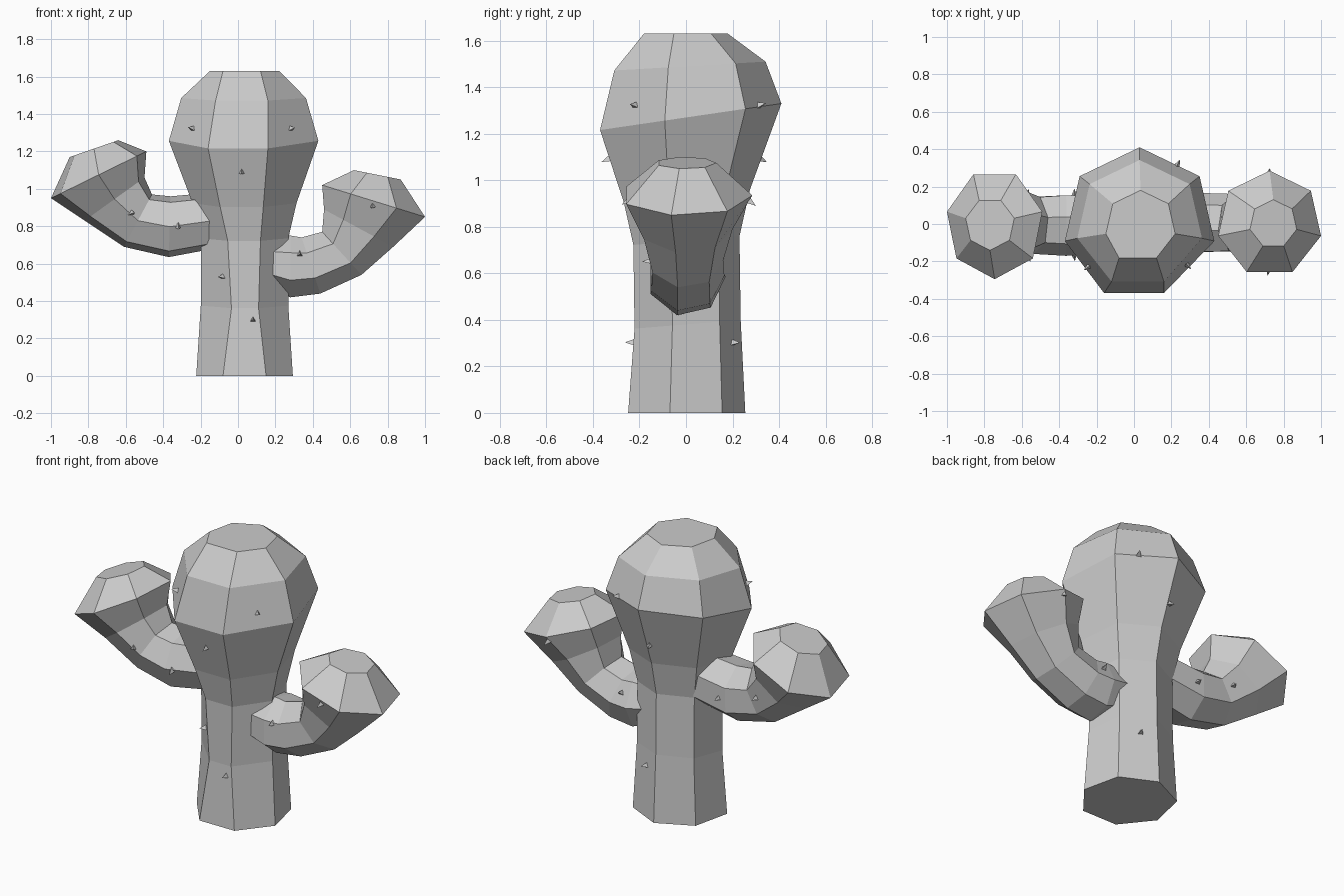
import bpy, bmesh, math
from mathutils import Vector
from mathutils.bvhtree import BVHTree

if "Cube" in bpy.data.objects:
    bpy.data.objects.remove(bpy.data.objects["Cube"])

N = 7


def loft(name, rings):
    """Skin a list of seven-point rings and cap both ends."""
    bm = bmesh.new()
    rows = [[bm.verts.new(p) for p in ring] for ring in rings]
    for a, b in zip(rows, rows[1:]):
        for i in range(N):
            j = (i + 1) % N
            bm.faces.new((a[i], a[j], b[j], b[i]))
    bm.faces.new(rows[0])
    bm.faces.new(rows[-1])
    bmesh.ops.recalc_face_normals(bm, faces=bm.faces)
    me = bpy.data.meshes.new(name)
    bm.to_mesh(me)
    tree = BVHTree.FromBMesh(bm)
    bm.free()
    ob = bpy.data.objects.new(name, me)
    bpy.context.collection.objects.link(ob)
    return tree


def trunk_ring(z, cx, cy, r, tilt, front_left, front_right):
    pts = []
    for i in range(N):
        a = math.pi / 2 + i * math.tau / N
        pts.append(Vector((cx + r * math.cos(a), cy + r * math.sin(a),
                           z + tilt * math.sin(a))))
    pts[3].x, pts[4].x = front_left, front_right
    return pts


def arm_ring(lower, upper, ry, side):
    """Ring across the arm, from its lower outline to its upper outline."""
    p, q = Vector((lower[0], 0, lower[1])), Vector((upper[0], 0, upper[1]))
    mid, half = (p + q) / 2, (p - q) / 2 / 0.975
    pts = []
    for i in range(N):
        a = math.pi / 2 + i * math.tau / N
        pts.append(mid + half * math.cos(a) + Vector((0, side * ry * math.sin(a), 0)))
    return pts


# Trunk with swollen head
trunk = loft("trunk", [trunk_ring(*r) for r in [
    (0.00, 0.035, -0.01, 0.265, 0.00, -0.08, 0.15),
    (0.38, 0.035, -0.005, 0.24, 0.02, -0.035, 0.11),
    (0.74, 0.035, -0.01, 0.24, 0.02, -0.055, 0.12),
    (0.93, 0.035, -0.01, 0.285, 0.03, -0.095, 0.135),
    (1.27, 0.030, 0.00, 0.410, 0.06, -0.16, 0.16),
    (1.49, 0.030, 0.00, 0.342, 0.02, -0.12, 0.16),
    (1.63, 0.035, -0.01, 0.190, 0.00, -0.08, 0.12)]])

# Arms, bending up to bulbous tips
right_arm = loft("right_arm", [arm_ring(*r, 1) for r in [
    ((0.16, 0.47), (0.18, 0.74), 0.16),
    ((0.28, 0.42), (0.28, 0.75), 0.17),
    ((0.44, 0.44), (0.34, 0.74), 0.165),
    ((0.66, 0.54), (0.45, 0.77), 0.16),
    ((0.83, 0.69), (0.46, 0.89), 0.20),
    ((1.00, 0.85), (0.45, 1.02), 0.285),
    ((0.87, 1.05), (0.62, 1.10), 0.13)]])
left_arm = loft("left_arm", [arm_ring(*r, -1) for r in [
    ((-0.13, 0.68), (-0.14, 0.98), 0.16),
    ((-0.37, 0.635), (-0.36, 0.96), 0.17),
    ((-0.61, 0.69), (-0.46, 0.97), 0.16),
    ((-0.82, 0.83), (-0.50, 1.06), 0.20),
    ((-1.00, 0.95), (-0.49, 1.20), 0.295),
    ((-0.90, 1.17), (-0.64, 1.26), 0.14)]])

# Thorns on the front (-1) and back (+1) surfaces
thorns = [(trunk, -0.24, 1.32, -1), (trunk, 0.28, 1.32, -1), (trunk, 0.02, 1.09, -1),
          (trunk, -0.08, 0.53, -1), (trunk, 0.08, 0.30, -1), (trunk, 0.23, 1.32, 1),
          (trunk, 0.02, 1.09, 1), (trunk, 0.12, 0.30, 1)]
for s in (-1, 1):
    thorns += [(left_arm, -0.57, 0.87, s), (left_arm, -0.32, 0.80, s),
               (right_arm, 0.33, 0.65, s), (right_arm, 0.72, 0.91, s)]
for tree, x, z, s in thorns:
    hit, normal, _, _ = tree.ray_cast(Vector((x, 2 * s, z)), Vector((0, -s, 0)))
    if hit is None:
        continue
    bpy.ops.mesh.primitive_cone_add(vertices=3, radius1=0.02, depth=0.045,
                                    location=hit + normal * 0.015,
                                    rotation=normal.to_track_quat('Z', 'Y').to_euler())
    bpy.context.object.name = "thorn"
